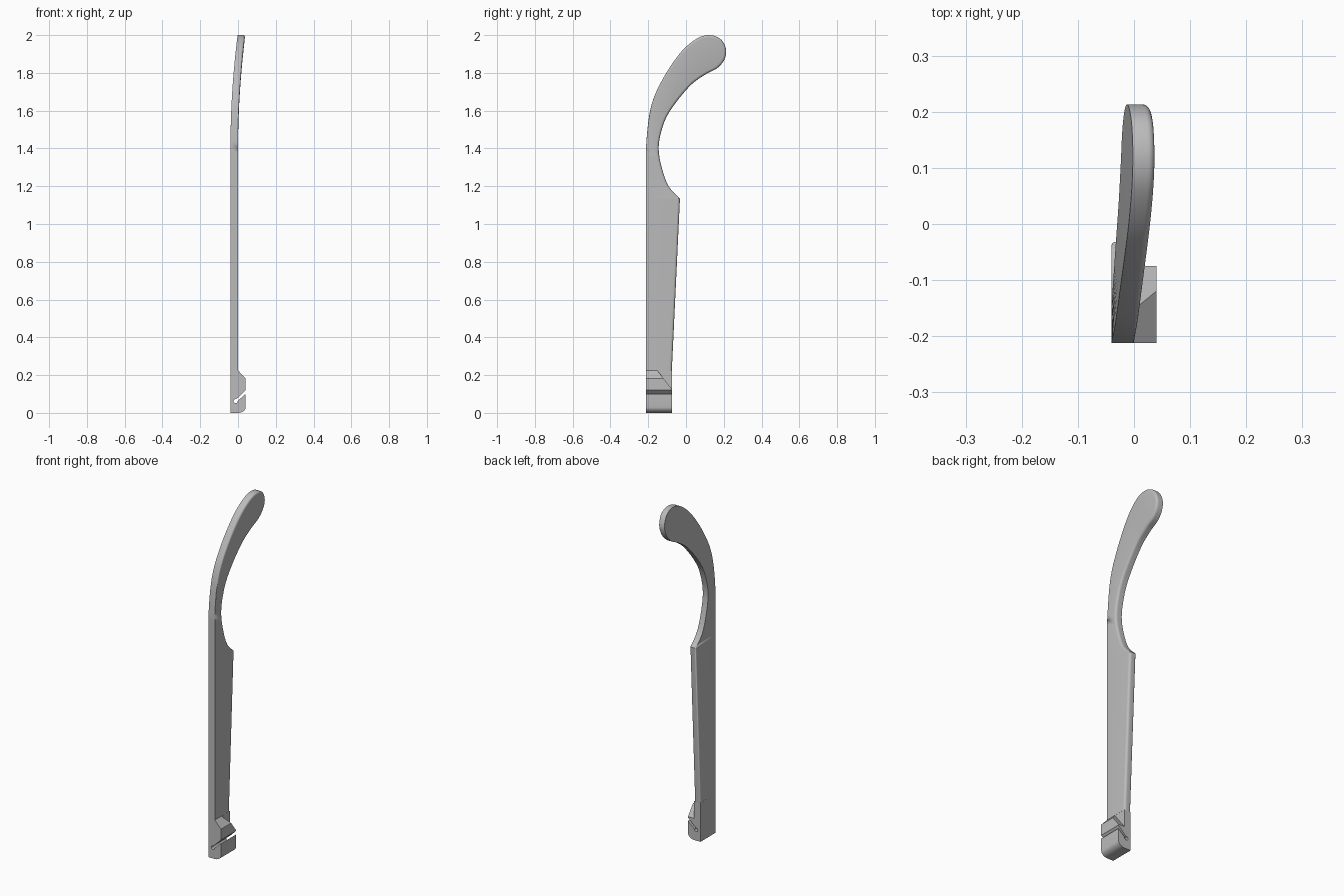
import bpy, bmesh, math
from mathutils import Vector

if "Cube" in bpy.data.objects:
    bpy.data.objects.remove(bpy.data.objects["Cube"], do_unlink=True)

grey = bpy.data.materials.new("light_grey")
grey.use_nodes = True
grey.diffuse_color = (0.5, 0.5, 0.5, 1)
grey.node_tree.nodes["Principled BSDF"].inputs["Base Color"].default_value = (0.5, 0.5, 0.5, 1)

FRONT, BACK, THICK, BLADE_Z = -0.212, -0.075, 0.04, 0.225


def finish(bm, name, angle):
    bmesh.ops.remove_doubles(bm, verts=bm.verts, dist=0.0002)
    bmesh.ops.recalc_face_normals(bm, faces=bm.faces)
    mesh = bpy.data.meshes.new(name)
    bm.to_mesh(mesh)
    bm.free()
    mesh.materials.append(grey)
    obj = bpy.data.objects.new(name, mesh)
    bpy.context.collection.objects.link(obj)
    bpy.ops.object.select_all(action='DESELECT')
    obj.select_set(True)
    bpy.context.view_layer.objects.active = obj
    bpy.ops.object.shade_smooth_by_angle(angle=math.radians(angle))
    return obj


def spline(points, steps):
    """Catmull-Rom curve through the points."""
    pts = [Vector(p) for p in points]
    out = []
    for i in range(len(pts) - 1):
        b, c = pts[i], pts[i + 1]
        a = pts[i - 1] if i else b
        d = pts[i + 2] if i + 2 < len(pts) else c
        for s in range(steps):
            t = s / steps
            out.append(0.5 * (2 * b + (c - a) * t + (2 * a - 5 * b + 4 * c - d) * t ** 2
                              + (3 * b - a - 3 * c + d) * t ** 3))
    return out + [pts[-1]]


# Blade and hook outline in (y, z): up the inner edge, round the tip, down the outer edge
inner = [(-0.032, 1.135), (-0.1, 1.215), (-0.144, 1.38), (-0.125, 1.51), (-0.077, 1.61),
         (0.02, 1.73), (0.1, 1.79), (0.165, 1.825), (0.203, 1.87)]
tip = [(0.212, 1.925)]
outer = [(0.182, 1.98), (0.12, 2.0), (0.05, 1.977), (-0.035, 1.9), (-0.13, 1.755),
         (-0.188, 1.61), (FRONT, 1.4), (FRONT, 1.22), (FRONT, 1.135)]
curve = spline(inner + tip + outer, 6)
outline = [Vector((BACK, BLADE_Z))] + curve + [Vector((FRONT, BLADE_Z))]
for p in outline:
    p.x = max(p.x, FRONT)
    p.y = min(p.y, 2.0)
count = len(outline)
half = count // 2


def normal(i):
    a, b = outline[max(i - 1, 0)], outline[min(i + 1, count - 1)]
    d = (b - a).normalized()
    return Vector((d.y, -d.x))


def left_radius(i):
    """Fillet on the +x edge, fading out down the outer edge."""
    if i <= half:
        return 0.013
    return 0.013 * min(1, max(0, (outline[i].y - 1.4) / 0.5))


def right_radius(i):
    return 0.007 if i <= 1 else 0


def bend(z):
    return 0.038 * (max(0, z - 1.4) / 0.6) ** 2


# Rings run from the -x face to the +x face
bm = bmesh.new()
STEPS = 5
rings = []
for side, radius in ((-1, right_radius), (1, left_radius)):
    for s in range(STEPS + 1):
        t = math.pi / 2 * (s / STEPS if side > 0 else 1 - s / STEPS)
        ring = []
        for i, p in enumerate(outline):
            r = radius(i)
            q = p - normal(i) * r * (1 - math.cos(t))
            x = (0 if side > 0 else -THICK) - side * r * (1 - math.sin(t))
            ring.append(bm.verts.new((x + bend(q.y), q.x, q.y)))
        rings.append(ring)
for lo, hi in zip(rings, rings[1:]):
    for i in range(count - 1):
        bm.faces.new((lo[i], lo[i + 1], hi[i + 1], hi[i]))
# Flat sides bridge the inner edge to the outer edge
for ring in (rings[0], rings[-1]):
    for i in range(half):
        j = count - 1 - i
        quad = [ring[i], ring[i + 1], ring[j - 1], ring[j]]
        bm.faces.new(list(dict.fromkeys(quad)))
bm.faces.new([r[0] for r in rings] + [r[-1] for r in reversed(rings)])
finish(bm, "blade_and_hook", 35)


def extrude_y(profile):
    """Extrude an (x, z) profile across the depth of the foot."""
    bm = bmesh.new()
    face = bm.faces.new([bm.verts.new((x, FRONT, z)) for x, z in profile])
    out = bmesh.ops.extrude_face_region(bm, geom=[face])
    moved = [v for v in out["geom"] if isinstance(v, bmesh.types.BMVert)]
    bmesh.ops.translate(bm, verts=moved, vec=(0, BACK - FRONT, 0))
    return bm


# Foot with rounded lower jaw and a diagonal slot ending in a round hole
hole = [(-0.012 + 0.011 * math.cos(math.radians(a)), 0.062 + 0.011 * math.sin(math.radians(a)))
        for a in range(10, -281, -29)]
toe = [(0.04 * math.sin(a), 0.03 - 0.03 * math.cos(a))
       for a in [math.pi / 2 * k / 6 for k in range(7)]]
bm = extrude_y([(-THICK, 0)] + toe + [(0.04, 0.1)] + hole
               + [(0, 0.081), (0, BLADE_Z), (-THICK, BLADE_Z)])
finish(bm, "foot", 30)

# Upper jaw, sloped away at the back
bm = extrude_y([(0, 0.081), (0.04, 0.12), (0.04, 0.183), (0, BLADE_Z)])
cut = bmesh.ops.bisect_plane(bm, geom=bm.verts[:] + bm.edges[:] + bm.faces[:],
                             plane_co=(0, -0.152, BLADE_Z), plane_no=(0, 0.1, 0.077),
                             clear_outer=True)
bmesh.ops.holes_fill(bm, edges=[e for e in bm.edges if e.is_boundary], sides=0)
finish(bm, "upper_jaw", 30)
